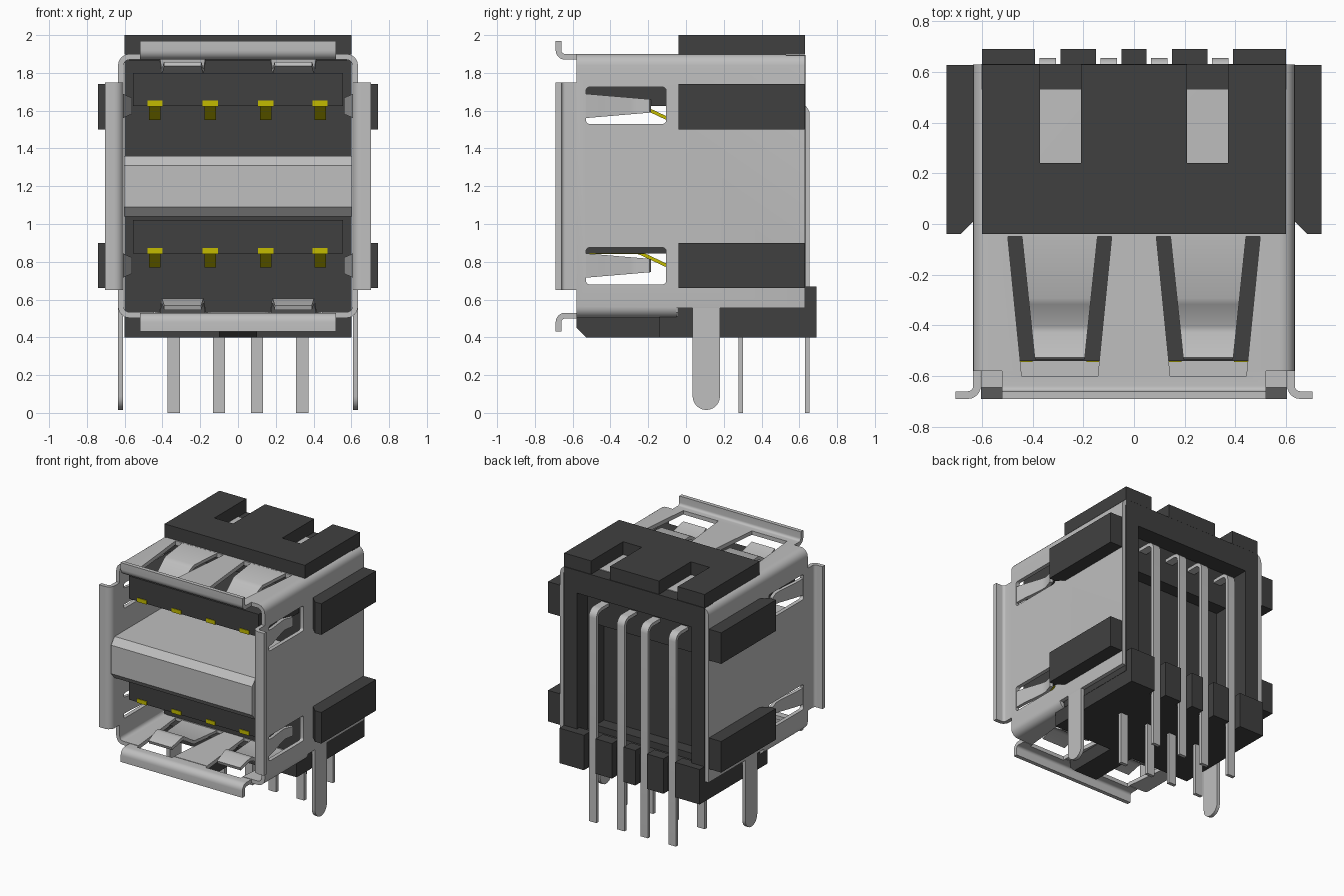
import bpy, bmesh, math
from mathutils import Vector

if "Cube" in bpy.data.objects:
    bpy.data.objects.remove(bpy.data.objects["Cube"], do_unlink=True)


def material(name, rgb):
    m = bpy.data.materials.new(name)
    m.use_nodes = True
    m.diffuse_color = (*rgb, 1)
    m.node_tree.nodes["Principled BSDF"].inputs["Base Color"].default_value = (*rgb, 1)
    return m


METAL = material("light grey metal", (0.52, 0.52, 0.52))
PLASTIC = material("dark grey plastic", (0.051, 0.051, 0.051))
GOLD = material("yellow contact", (0.55, 0.5, 0.0))


def prism(name, poly, axis, lo, hi, mat):
    """Extrude a 2D outline along one axis."""
    place = {"x": lambda p, d: (d, p[0], p[1]),
             "y": lambda p, d: (p[0], d, p[1]),
             "z": lambda p, d: (p[0], p[1], d)}[axis]
    bm = bmesh.new()
    a = [bm.verts.new(place(p, lo)) for p in poly]
    b = [bm.verts.new(place(p, hi)) for p in poly]
    bm.faces.new(a)
    bm.faces.new(b[::-1])
    for i in range(len(a)):
        j = (i + 1) % len(a)
        bm.faces.new((a[i], b[i], b[j], a[j]))
    bmesh.ops.recalc_face_normals(bm, faces=bm.faces)
    me = bpy.data.meshes.new(name)
    bm.to_mesh(me)
    bm.free()
    me.materials.append(mat)
    ob = bpy.data.objects.new(name, me)
    bpy.context.collection.objects.link(ob)
    return ob


def box(name, x, y, z, mat):
    return prism(name, [(x[0], y[0]), (x[1], y[0]), (x[1], y[1]), (x[0], y[1])], "z", z[0], z[1], mat)


def strip(name, path, t, axis, lo, hi, mat):
    """Bent sheet: a path thickened by t, extruded along an axis."""
    pts = [Vector(p) for p in path]
    left, right = [], []
    for i, p in enumerate(pts):
        d0 = (p - pts[i - 1]).normalized() if i else (pts[1] - p).normalized()
        d1 = (pts[i + 1] - p).normalized() if i < len(pts) - 1 else d0
        n = Vector((-d0.y - d1.y, d0.x + d1.x)).normalized()
        n *= t / 2 / max(0.5, n.dot(Vector((-d0.y, d0.x))))
        left.append(p + n)
        right.append(p - n)
    return prism(name, left + right[::-1], axis, lo, hi, mat)


def arc(cx, cy, r, a0, a1, n=6):
    angles = [math.radians(a0 + (a1 - a0) * i / n) for i in range(n + 1)]
    return [(cx + r * math.cos(a), cy + r * math.sin(a)) for a in angles]


def round_rect(x0, x1, y0, y1, r):
    return (arc(x1 - r, y1 - r, r, 0, 90) + arc(x0 + r, y1 - r, r, 90, 180)
            + arc(x0 + r, y0 + r, r, 180, 270) + arc(x1 - r, y0 + r, r, 270, 360))


def cut(targets, cutters):
    for ob in targets:
        for c in cutters:
            mod = ob.modifiers.new("cut", "BOOLEAN")
            mod.operation, mod.solver, mod.object = "DIFFERENCE", "EXACT", c
        bpy.context.view_layer.update()
        ev = ob.evaluated_get(bpy.context.evaluated_depsgraph_get())
        me = bpy.data.meshes.new_from_object(ev)
        ob.modifiers.clear()
        ob.data = me
    for c in cutters:
        bpy.data.objects.remove(c, do_unlink=True)


def smooth(*obs):
    for ob in bpy.context.view_layer.objects:
        ob.select_set(ob in obs)
    bpy.context.view_layer.objects.active = obs[0]
    bpy.ops.object.shade_smooth_by_angle(angle=math.radians(35))


T = 0.03                       # sheet thickness
MID = 1.2                      # height of the shell's mirror plane
PORTS = (("upper", 1.625), ("lower", 0.845))
SIDES = (("left", 1), ("right", -1))
SPRING_X = 0.293
curved = []

# Metal shell tube and its curled front lips
shell = prism("shell", round_rect(-0.635, 0.635, 0.503, 1.9, 0.06), "y", -0.58, 0.63, METAL)
cut([shell], [prism("c", round_rect(-0.605, 0.605, 0.533, 1.87, 0.03), "y", -0.8, 0.8, METAL)])
lips = []
for label, s in (("top", 1), ("bottom", -1)):
    c = MID + s * 0.002
    path = [(-0.58, c + s * 0.683)] + [(y, c + s * (z - MID)) for y, z in arc(-0.64, 1.918, 0.035, 270, 180)]
    path.append((-0.675, c + s * 0.768))
    lips.append(strip(label + "_lip", path, T, "x", -0.52, 0.52, METAL))

# Openings in the shell for springs, rear edge and lower corners
cutters = [box("c", (-0.6, 0.6), (0.53, 0.8), (1.8, 2.1), METAL),
           box("c", (-0.6, 0.6), (0.53, 0.8), (0.4, 0.6), METAL)]
for _, s in SIDES:
    cx = s * SPRING_X
    cutters.append(prism("c", [(cx - 0.205, -0.05), (cx - 0.15, -0.6), (cx + 0.15, -0.6), (cx + 0.205, -0.05)],
                         "z", 0.3, 2.1, METAL))
    cutters.append(box("c", sorted((s * 0.585, s * 0.7)), (-0.05, 0.8), (0.4, 0.555), METAL))
for z in (1.53, 0.68):
    cutters.append(prism("c", round_rect(-0.53, -0.105, z, z + 0.195, 0.02), "x", -0.8, 0.8, METAL))
cut([shell] + lips, cutters)
curved += [shell] + lips

# Springs cut from the top and bottom walls
for side, s in SIDES:
    for label, m in (("top", 1), ("bottom", -1)):
        prof = [(-0.035, 0.685), (-0.29, 0.68), (-0.31, 0.67), (-0.4, 0.61), (-0.43, 0.61), (-0.53, 0.645)]
        sp = strip(f"{label}_spring_{side}", [(y, MID + 0.002 + m * h) for y, h in prof], 0.025,
                   "x", -0.15, 0.15, METAL)
        for v in sp.data.vertices:
            v.co.x = v.co.x * (1 + 0.7 * (v.co.y + 0.04)) + s * SPRING_X
        curved.append(sp)

for side, s in SIDES:
    # Springs cut from the side walls
    for label, z in (("upper", 1.625), ("lower", 0.78)):
        prof = [(0.62, -0.54), (0.61, -0.46), (0.578, -0.3), (0.575, -0.26), (0.595, -0.19)]
        sp = strip(f"{label}_side_spring_{side}", [(s * x, y) for x, y in prof], 0.025,
                   "z", -0.065, 0.065, METAL)
        for v in sp.data.vertices:
            v.co.z = z + v.co.z * (1 - 1.3 * (v.co.y + 0.54))
        curved.append(sp)
    # Outward front flange
    path = [(0.62, -0.57)] + arc(0.655, -0.64, 0.035, 180, 270) + [(0.705, -0.675)]
    curved.append(strip("side_flange_" + side, [(s * x, y) for x, y in path], T, "z", 0.65, 1.75, METAL))
    # Rounded mounting leg
    leg = [(0.18, 0.6), (0.035, 0.6)] + arc(0.1075, 0.088, 0.0725, 180, 360, 12)
    curved.append(prism("mounting_leg_" + side, leg, "x", *sorted((s * 0.608, s * 0.634)), METAL))
    # Side guide blocks
    for label, z in (("upper", 1.5), ("lower", 0.66)):
        outline = [(0.635, 0.01), (0.685, -0.04), (0.74, -0.04), (0.74, 0.627), (0.62, 0.627), (0.62, 0.01)]
        prism(f"{label}_side_block_{side}", [(s * x, y) for x, y in outline], "z", z, z + 0.24, PLASTIC)

# Divider between the ports
prism("port_divider", [(-0.04, 1.04), (-0.645, 1.04), (-0.69, 1.09), (-0.69, 1.31), (-0.645, 1.36), (-0.04, 1.36)],
      "x", -0.603, 0.603, METAL)

# Plastic body with stepped recess at the back
body = box("body", (-0.602, 0.602), (-0.045, 0.632), (0.51, 1.895), PLASTIC)
cut([body], [box("c", (-0.49, 0.49), (0.5, 0.8), (0.62, 1.72), PLASTIC),
             box("c", (-0.42, 0.42), (0.4, 0.8), (0.67, 1.45), PLASTIC),
             box("c", (-0.8, 0.8), (-0.2, 0.53), (1.868, 2.0), PLASTIC)])

# Top cover with two notches open to the back
cover = [(-0.6, -0.04), (0.6, -0.04), (0.6, 0.63)]
for a, b in ((0.37, 0.21), (-0.21, -0.37)):
    cover += [(a, 0.63), (a, 0.24), (b, 0.24), (b, 0.63)]
prism("top_cover", cover + [(-0.6, 0.63)], "z", 1.897, 2.0, PLASTIC)

# Base, centre rib and rear comb
box("base", (-0.6, 0.6), (-0.14, 0.632), (0.4, 0.512), PLASTIC)
prism("base_rib", [(-0.58, 0.505), (-0.58, 0.45), (-0.53, 0.4), (-0.13, 0.4), (-0.13, 0.505)],
      "x", -0.1, 0.1, PLASTIC)
for i, (a, b) in enumerate(((-0.6, -0.39), (-0.29, -0.15), (-0.05, 0.05), (0.15, 0.29), (0.39, 0.6))):
    box(f"rear_comb_{i + 1}", (a, b), (0.6, 0.69), (0.4, 0.67), PLASTIC)

# Solder pins in two rows
for i, x in enumerate((-0.34, -0.1, 0.1, 0.34)):
    path = [(0.642, 0.0)] + arc(0.592, 1.577, 0.05, 0, 90) + [(0.39, 1.627)]
    curved.append(strip(f"rear_pin_{i + 1}", path, 0.026, "x", x - 0.032, x + 0.032, METAL))
    box(f"front_pin_{i + 1}", (x - 0.032, x + 0.032), (0.277, 0.303), (0.0, 0.45), METAL)

# Port tongues with contacts along the underside
for label, z in PORTS:
    box(label + "_tongue", (-0.555, 0.555), (-0.54, -0.03), (z, z + 0.175), PLASTIC)
    for i, x in enumerate((-0.44, -0.147, 0.147, 0.435)):
        box(f"{label}_contact_pad_{i + 1}", (x - 0.04, x + 0.04), (-0.545, -0.22), (z - 0.003, z + 0.028), GOLD)
        strip(f"{label}_contact_{i + 1}", [(-0.27, z + 0.01), (-0.24, z), (-0.1, z - 0.066), (-0.03, z - 0.066)],
              0.018, "x", x - 0.03, x + 0.03, GOLD)

smooth(*curved)
